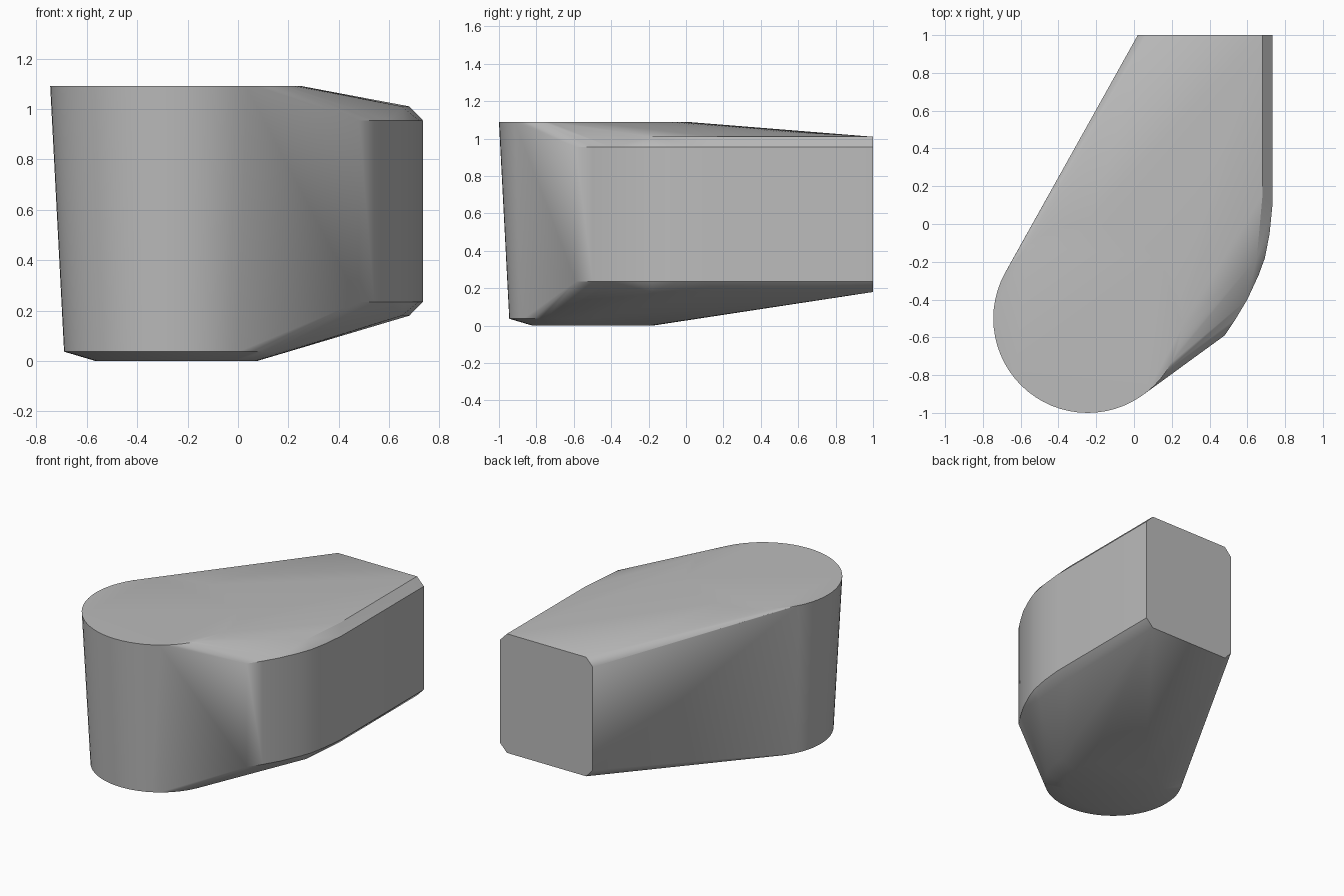
import bpy, bmesh, math

old = bpy.data.objects.get("Cube")
if old:
    bpy.data.objects.remove(old, do_unlink=True)

# Single matte grey
grey = bpy.data.materials.new("grey")
grey.use_nodes = True
grey.diffuse_color = (0.5, 0.5, 0.5, 1)
grey.node_tree.nodes["Principled BSDF"].inputs["Base Color"].default_value = (0.5, 0.5, 0.5, 1)

LOW, HIGH = 0.18, 1.01      # flat top and bottom of the tail end
CHAMFER = 0.055


def ring(radius, z, count=64):
    return [(-0.245 + radius * math.cos(math.tau * i / count),
             -0.5 + radius * math.sin(math.tau * i / count), z) for i in range(count)]


# Round nose: wide rim, tapered wall, chamfered foot
points = ring(0.5, 1.09) + ring(0.445, 0.037) + ring(0.32, 0)

# Bulging side wall, swept round towards the nose
side = [(0.733, 1), (0.733, 0.1), (0.718, -0.05), (0.693, -0.18), (0.66, -0.27),
        (0.6, -0.4), (0.54, -0.5), (0.48, -0.59)]
# Inset edge where the chamfer meets the sloping top and bottom
inset = [(0.68, 1), (0.68, 0.15), (0.65, -0.18), (0.07, 1)]
for x, y in side + [(0.02, 1)]:
    points += [(x, y, LOW + CHAMFER), (x, y, HIGH - CHAMFER)]
for x, y in inset:
    points += [(x, y, LOW), (x, y, HIGH)]

# Skin the sections into one solid body
bm = bmesh.new()
for p in points:
    bm.verts.new(p)
bmesh.ops.convex_hull(bm, input=bm.verts[:])
loose = [v for v in bm.verts if not v.link_faces]
bmesh.ops.delete(bm, geom=loose, context='VERTS')
bmesh.ops.dissolve_limit(bm, angle_limit=math.radians(0.3), verts=bm.verts[:], edges=bm.edges[:])
bmesh.ops.recalc_face_normals(bm, faces=bm.faces[:])

mesh = bpy.data.meshes.new("body")
bm.to_mesh(mesh)
bm.free()
mesh.materials.append(grey)
body = bpy.data.objects.new("body", mesh)
bpy.context.collection.objects.link(body)

bpy.ops.object.select_all(action='DESELECT')
body.select_set(True)
bpy.context.view_layer.objects.active = body
bpy.ops.object.shade_smooth_by_angle(angle=math.radians(30))
